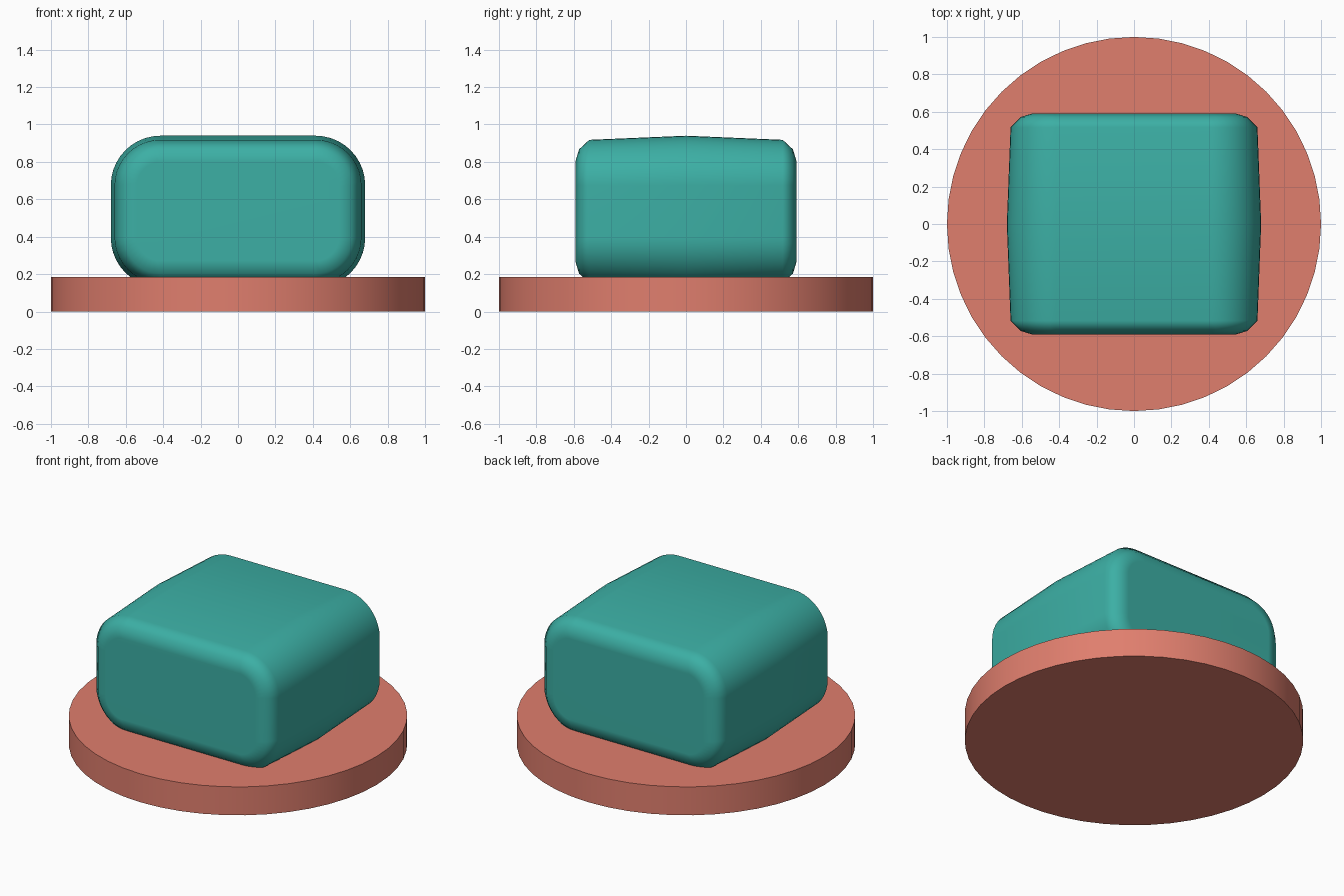
import bpy, bmesh, math

if "Cube" in bpy.data.objects:
    bpy.data.objects.remove(bpy.data.objects["Cube"])


def material(name, colour):
    m = bpy.data.materials.new(name)
    m.diffuse_color = (*colour, 1)
    m.use_nodes = True
    m.node_tree.nodes["Principled BSDF"].inputs["Base Color"].default_value = m.diffuse_color
    return m


teal = material("teal", (0.045, 0.43, 0.375))
coral = material("coral", (0.745, 0.21, 0.155))

# Round flat base
bpy.ops.mesh.primitive_cylinder_add(vertices=48, radius=1, depth=0.185, location=(0, 0, 0.0925))
base = bpy.context.object
base.name = "round_base"
base.data.materials.append(coral)
bpy.ops.object.shade_smooth_by_angle(angle=math.radians(30))


# Rounded rectangle section in the xz plane
def section(bm, y, half_w, half_h, r, steps=10, zc=0.535):
    ring = []
    for k, (sx, sz) in enumerate(((1, 1), (-1, 1), (-1, -1), (1, -1))):
        for i in range(steps + 1):
            a = math.pi / 2 * (k + i / steps)
            ring.append(bm.verts.new((sx * (half_w - r) + r * math.cos(a), y,
                                      zc + sz * (half_h - r) + r * math.sin(a))))
    return ring


# Body: slightly bulging block lofted from front to back, with rounded ends
half = [(0.592, 0.54, 0.265, 0.13), (0.572, 0.605, 0.332, 0.19),
        (0.517, 0.66, 0.383, 0.245), (0, 0.68, 0.405, 0.265)]
stations = [(-y, w, h, r) for y, w, h, r in half]
stations += half[-2::-1]
bm = bmesh.new()
rings = [section(bm, *s) for s in stations]
n = len(rings[0])
for a, b in zip(rings, rings[1:]):
    for i in range(n):
        j = (i + 1) % n
        bm.faces.new((a[i], a[j], b[j], b[i]))
bm.faces.new(rings[0])
bm.faces.new(rings[-1])
bmesh.ops.recalc_face_normals(bm, faces=bm.faces)
mesh = bpy.data.meshes.new("rounded_body")
bm.to_mesh(mesh)
bm.free()
body = bpy.data.objects.new("rounded_body", mesh)
bpy.context.collection.objects.link(body)
mesh.materials.append(teal)

# Smooth sides with flat end panels
bpy.ops.object.select_all(action='DESELECT')
body.select_set(True)
bpy.context.view_layer.objects.active = body
bpy.ops.object.shade_smooth_by_angle(angle=math.radians(60))
weighted = body.modifiers.new("flat_panels", 'WEIGHTED_NORMAL')
weighted.keep_sharp = True
